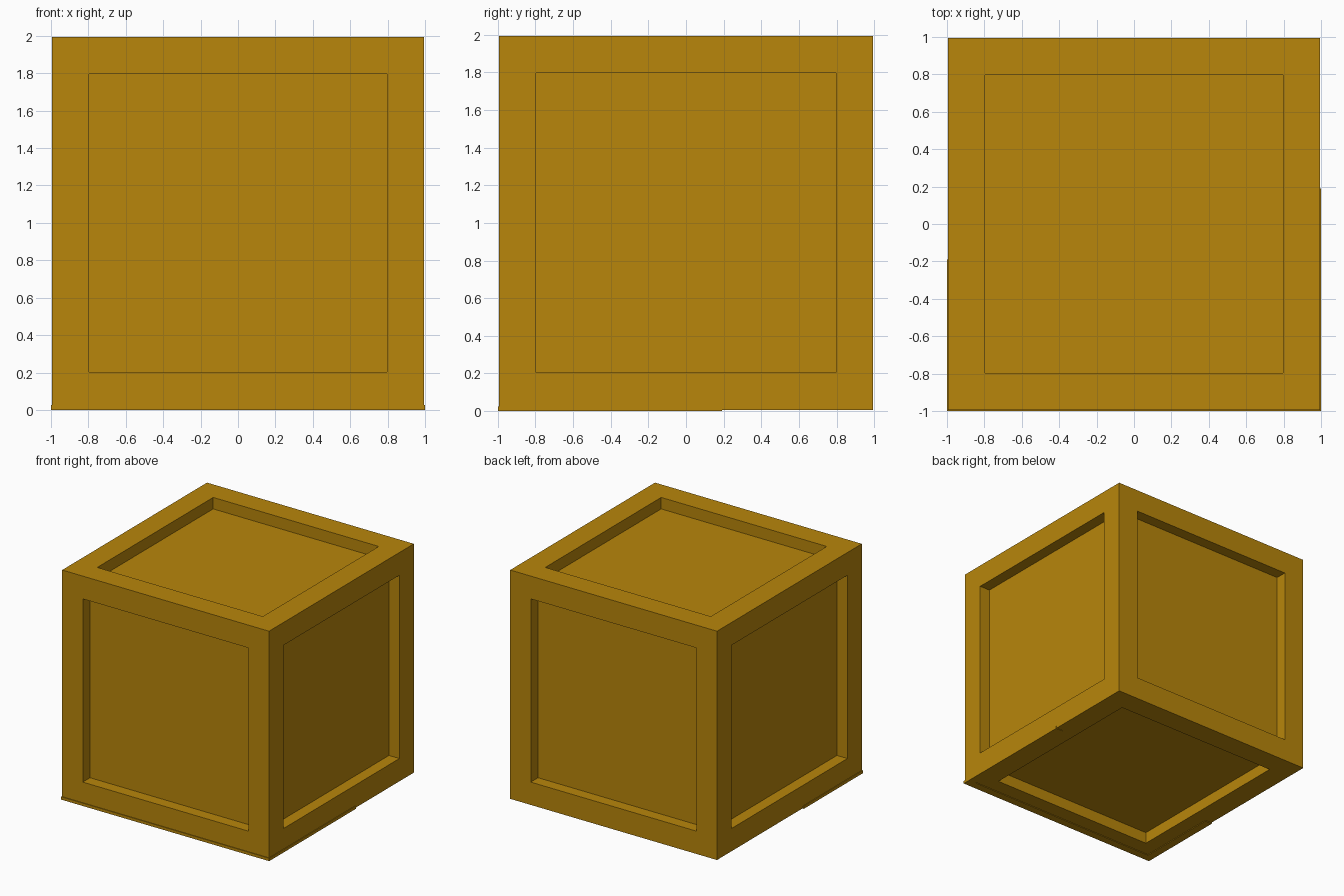
import bpy, bmesh
from mathutils import Vector

if "Cube" in bpy.data.objects:
    bpy.data.objects.remove(bpy.data.objects["Cube"])

wood = bpy.data.materials.new("golden_wood")
wood.diffuse_color = (0.479, 0.238, 0.0033, 1)
wood.use_nodes = True
wood.node_tree.nodes["Principled BSDF"].inputs["Base Color"].default_value = wood.diffuse_color


def make_object(name, bm):
    mesh = bpy.data.meshes.new(name)
    bm.to_mesh(mesh)
    bm.free()
    mesh.materials.append(wood)
    obj = bpy.data.objects.new(name, mesh)
    bpy.context.collection.objects.link(obj)
    return obj


def box_bm(lo, hi):
    lo, hi = Vector(lo), Vector(hi)
    bm = bmesh.new()
    bmesh.ops.create_cube(bm, size=1)
    for v in bm.verts:
        v.co = Vector([(lo[i] + hi[i]) / 2 + v.co[i] * (hi[i] - lo[i]) for i in range(3)])
    return bm


# Crate body: each side is inset to a frame, then the panel is sunk straight in
HALF, BORDER, DEPTH = 0.994, 0.198, 0.1
bm = box_bm((-HALF, -HALF, 1 - HALF), (HALF, HALF, 1 + HALF))
bm.normal_update()
for face in list(bm.faces):
    normal = face.normal.copy()
    bmesh.ops.inset_region(bm, faces=[face], thickness=BORDER, use_even_offset=True)
    panel = bmesh.ops.extrude_discrete_faces(bm, faces=[face])["faces"][0]
    bmesh.ops.translate(bm, verts=panel.verts, vec=-normal * DEPTH)
bmesh.ops.recalc_face_normals(bm, faces=bm.faces)
make_object("crate_body", bm)

# Slim sills standing slightly proud along the bottom edges
make_object("front_sill", box_bm((-1, -1, 0), (1, -0.93, 0.025)))
make_object("right_sill", box_bm((0.93, -1, 0), (1, 0.19, 0.025)))
make_object("left_sill", box_bm((-1, -1, 0), (-0.93, -0.19, 0.025)))
